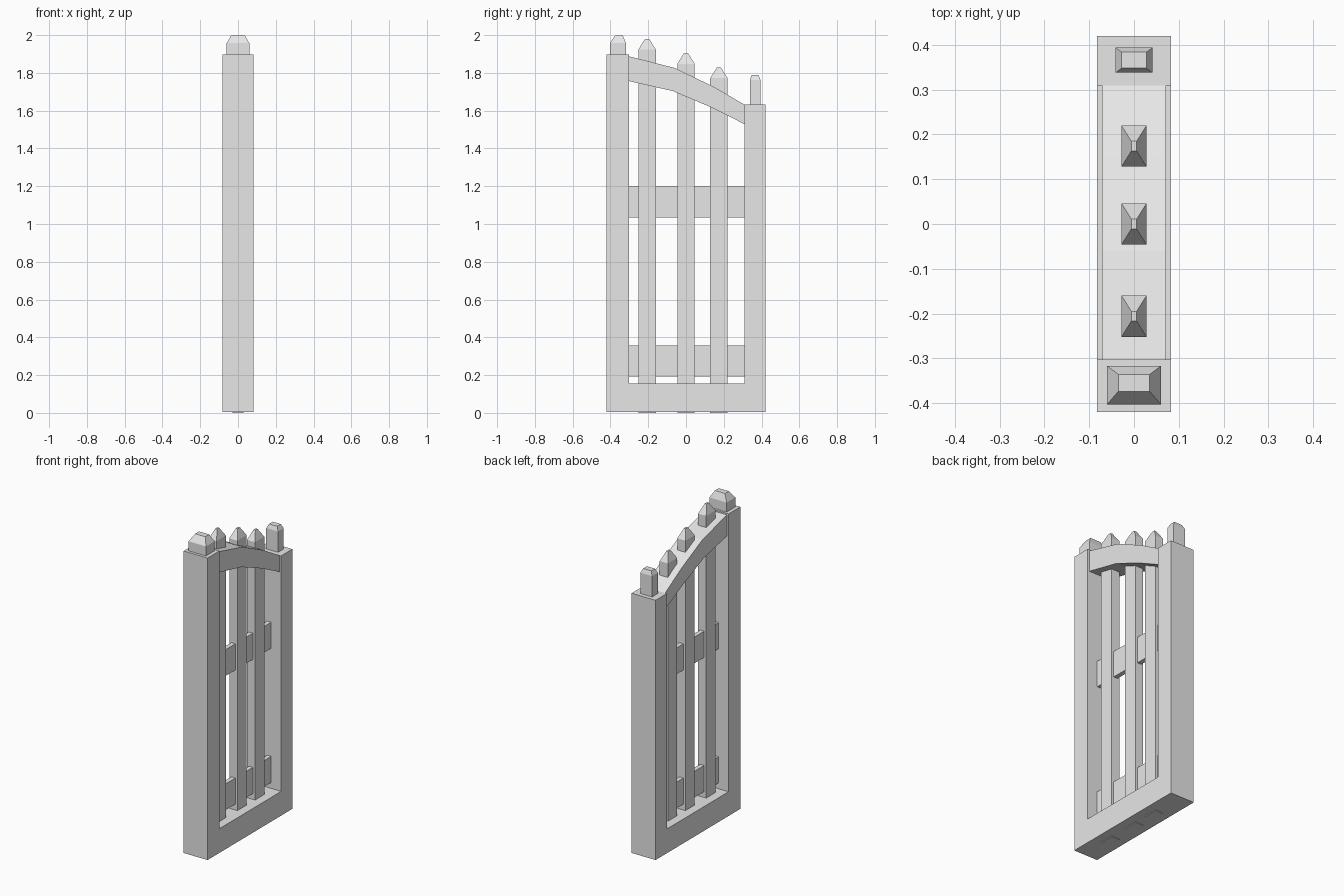
import bpy
import bmesh

cube = bpy.data.objects.get("Cube")
if cube:
    bpy.data.objects.remove(cube)

grey = bpy.data.materials.new("light grey paint")
grey.use_nodes = True
grey.diffuse_color = (0.8, 0.8, 0.8, 1)
grey.node_tree.nodes["Principled BSDF"].inputs["Base Color"].default_value = (0.8, 0.8, 0.8, 1)


def finish(name, bm):
    bmesh.ops.recalc_face_normals(bm, faces=bm.faces)
    mesh = bpy.data.meshes.new(name)
    bm.to_mesh(mesh)
    bm.free()
    mesh.materials.append(grey)
    obj = bpy.data.objects.new(name, mesh)
    bpy.context.collection.objects.link(obj)
    return obj


def slab(name, outline, half):
    """Extrude a (y, z) outline symmetrically along x."""
    bm = bmesh.new()
    face = bm.faces.new([bm.verts.new((-half, y, z)) for y, z in outline])
    new = bmesh.ops.extrude_face_region(bm, geom=[face])["geom"]
    moved = [v for v in new if isinstance(v, bmesh.types.BMVert)]
    bmesh.ops.translate(bm, verts=moved, vec=(2 * half, 0, 0))
    return finish(name, bm)


def capped_post(name, y, base, shoulder, top, body, tip, tip_y=None):
    """Box with a tapered cap; body and tip are (x, y) half sizes."""
    tip_y = y if tip_y is None else tip_y
    bm = bmesh.new()
    rings = []
    for z, cy, (hx, hy) in ((base, y, body), (shoulder, y, body), (top, tip_y, tip)):
        rings.append([bm.verts.new((sx * hx, cy + sy * hy, z))
                      for sx, sy in ((-1, -1), (1, -1), (1, 1), (-1, 1))])
    for low, high in zip(rings, rings[1:]):
        for i in range(4):
            j = (i + 1) % 4
            bm.faces.new((low[i], low[j], high[j], high[i]))
    bm.faces.new(rings[0])
    bm.faces.new(rings[-1])
    return finish(name, bm)


# Frame: tall post, bottom beam and short post in one piece
FRONT, BACK = -0.303, 0.309
slab("frame", [(-0.42, 0.004), (0.42, 0.004), (0.42, 1.632), (BACK, 1.632),
               (BACK, 0.156), (FRONT, 0.156), (FRONT, 1.897), (-0.42, 1.897)], 0.083)

# Curved top rail
slab("top_rail", [(FRONT, 1.757), (-0.07, 1.704), (0.13, 1.619), (BACK, 1.529),
                  (BACK, 1.632), (0.15, 1.725), (-0.06, 1.826), (FRONT, 1.888)], 0.072)

# Thin cross rails
for name, low, high in (("lower_rail", 0.193, 0.357), ("middle_rail", 1.034, 1.198)):
    slab(name, [(FRONT, low), (BACK, low), (BACK, high), (FRONT, high)], 0.014)

# Pointed pickets
for name, y, top in (("front_picket", -0.206, 1.98),
                     ("middle_picket", 0, 1.904),
                     ("back_picket", 0.174, 1.828)):
    capped_post(name, y, 0, top - 0.056, top, (0.028, 0.046), (0.006, 0.011))

# Finials on the posts
capped_post("tall_post_finial", -0.36, 1.89, 1.957, 2.0, (0.06, 0.043), (0.035, 0.019), -0.355)
capped_post("short_post_finial", 0.366, 1.62, 1.762, 1.788, (0.041, 0.028), (0.028, 0.018))
